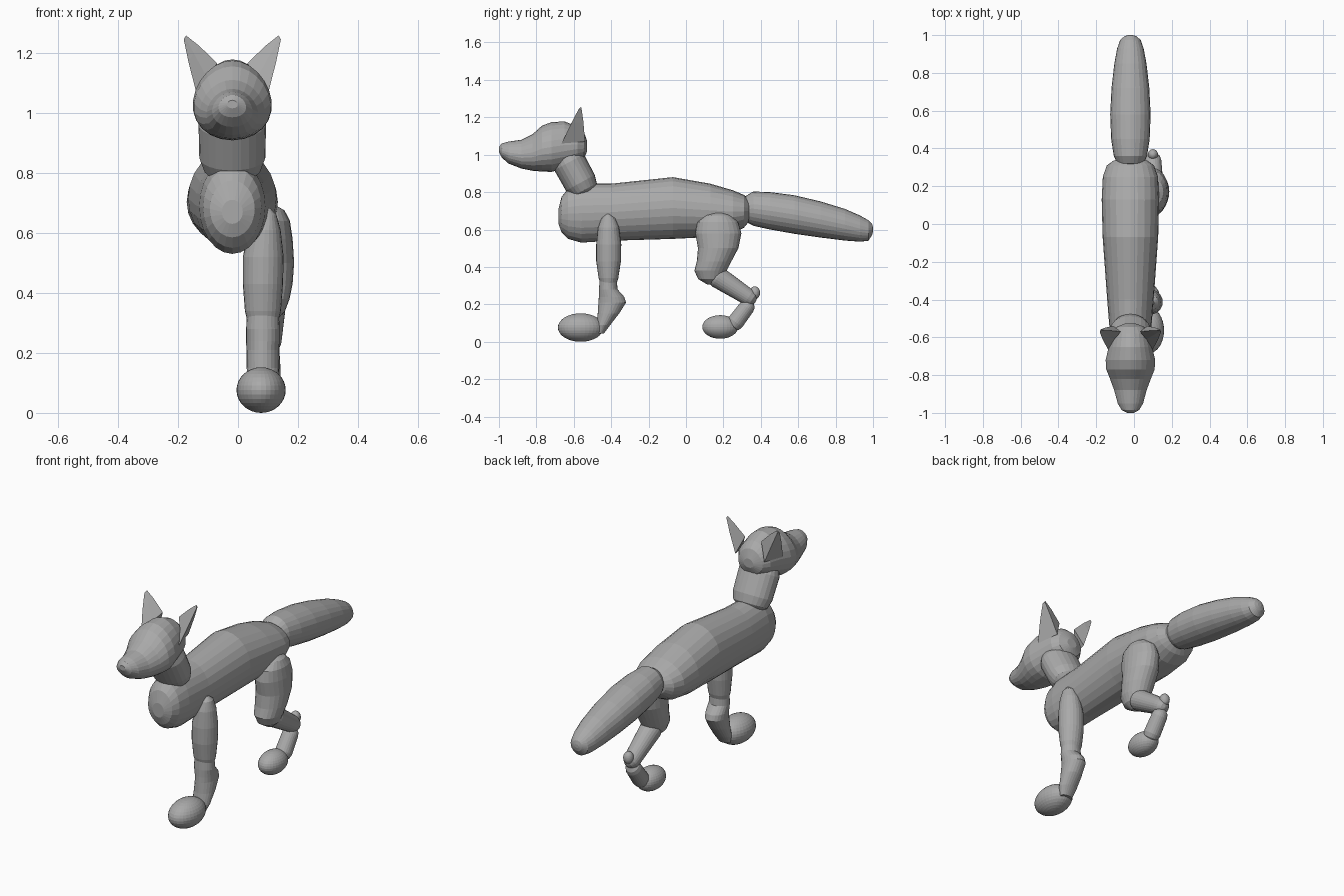
import bpy, bmesh, math
from mathutils import Vector

if "Cube" in bpy.data.objects:
    bpy.data.objects.remove(bpy.data.objects["Cube"])

CX = -0.019          # centre line of the trunk
grey = bpy.data.materials.new("grey")
grey.diffuse_color = (0.4, 0.4, 0.4, 1)
grey.use_nodes = True
grey.node_tree.nodes["Principled BSDF"].inputs["Base Color"].default_value = grey.diffuse_color


def finish(name, bm):
    bmesh.ops.recalc_face_normals(bm, faces=bm.faces)
    me = bpy.data.meshes.new(name)
    bm.to_mesh(me)
    bm.free()
    me.materials.append(grey)
    ob = bpy.data.objects.new(name, me)
    bpy.context.collection.objects.link(ob)
    return ob


def skin(name, loops):
    """Bridge equal point loops and cap both ends."""
    bm = bmesh.new()
    rows = [[bm.verts.new(p) for p in lp] for lp in loops]
    n = len(rows[0])
    for a, b in zip(rows, rows[1:]):
        for i in range(n):
            bm.faces.new((a[i], a[(i + 1) % n], b[(i + 1) % n], b[i]))
    bm.faces.new(rows[0])
    bm.faces.new(rows[-1])
    return finish(name, bm)


def loft(name, rings, v, egg=0.0, n=24):
    """Rings are (centre, half width in x, half size along v)."""
    loops = []
    for c, ru, rv in rings:
        lp = []
        for i in range(n):
            t = 2 * math.pi * i / n
            s = math.sin(t)
            lp.append(Vector(c) + Vector((ru * math.cos(t) * (1 - egg * s), 0, 0)) + Vector(v) * rv * s)
        loops.append(lp)
    return skin(name, loops)


def along_y(name, rows, egg=0.0):
    """Rows are (y, top z, bottom z, half width)."""
    return loft(name, [((CX, y, (t + b) / 2), w, (t - b) / 2) for y, t, b, w in rows], (0, 0, 1), egg)


def along_z(name, rows):
    """Rows are (z, front y, back y, centre x, half width)."""
    return loft(name, [((x, (f + b) / 2, z), w, (b - f) / 2) for z, f, b, x, w in rows], (0, 1, 0))


def limb(name, x, a, b, r0, r1, width=1.0):
    """Rounded, tapered limb between two (y, z) points."""
    A, B = Vector((x, *a)), Vector((x, *b))
    d = (B - A).normalized()
    v = Vector((0, -d.z, d.y))
    rings = []
    for k in (85, 60, 30, 0):
        c, s = math.cos(math.radians(k)), math.sin(math.radians(k))
        rings.append((A - d * r0 * s, r0 * c * width, r0 * c))
    for k in (0, 30, 60, 85):
        c, s = math.cos(math.radians(k)), math.sin(math.radians(k))
        rings.append((B + d * r1 * s, r1 * c * width, r1 * c))
    return loft(name, rings, v)


def ball(name, loc, radii):
    bm = bmesh.new()
    bmesh.ops.create_uvsphere(bm, u_segments=32, v_segments=16, radius=1)
    for p in bm.verts:
        p.co = Vector(loc) + Vector([p.co[i] * radii[i] for i in range(3)])
    return finish(name, bm)


# Trunk
along_y("body", [
    (-.682, .71, .63, .035), (-.665, .775, .585, .075), (-.63, .82, .55, .097),
    (-.56, .845, .53, .11), (-.40, .845, .54, .123), (-.07, .88, .55, .147),
    (.13, .845, .56, .152), (.25, .81, .58, .146), (.31, .785, .61, .125),
    (.335, .76, .64, .09), (.343, .72, .68, .035)])

# Tail
along_y("tail", [
    (.305, .74, .69, .03), (.32, .78, .64, .07), (.36, .803, .62, .088),
    (.45, .80, .60, .102), (.58, .783, .577, .107), (.72, .75, .557, .1),
    (.85, .71, .541, .085), (.93, .675, .535, .07), (.975, .65, .54, .054),
    (.995, .63, .57, .03), (1.0, .61, .59, .012)])

# Neck
limb("neck", CX, (-.565, .85), (-.625, .96), .088, .09, 1.25)

# Head with tapering muzzle
along_y("head", [
    (-1.0, 1.042, 1.015, .018), (-.985, 1.06, .985, .046), (-.95, 1.07, .953, .067),
    (-.88, 1.08, .926, .086), (-.82, 1.11, .914, .108), (-.77, 1.155, .91, .128),
    (-.72, 1.174, .908, .131), (-.65, 1.178, .925, .115), (-.58, 1.15, .96, .1),
    (-.545, 1.12, .98, .075), (-.528, 1.07, 1.02, .03)], 0.12)

# Ears: tapered shells with a hollow front
for side, label in ((-1, "left"), (1, "right")):
    base = [Vector(p) for p in ((.05, -.57, 1.165), (.085, -.61, 1.12), (.118, -.665, 1.06), (.09, -.54, 1.07))]
    mid = sum(base, Vector()) / 4
    tip = Vector((.158, -.565, 1.25))
    loops = []
    for f, k in ((0, 1), (.6, .52), (1, .12)):
        loops.append([mid.lerp(tip, f) + (p - mid) * k for p in base])
    for lp in loops:
        for p in lp:
            p.x = CX + side * p.x
    skin(label + "_ear", loops)

# Front leg
along_z("front_upper_leg", [
    (.682, -.425, -.41, .1, .008), (.66, -.452, -.378, .098, .03), (.61, -.47, -.358, .09, .052),
    (.52, -.48, -.346, .084, .068), (.43, -.48, -.348, .083, .067), (.34, -.467, -.362, .083, .06),
    (.30, -.455, -.375, .083, .05)])
along_z("front_lower_leg", [
    (.33, -.462, -.37, .083, .053), (.28, -.465, -.366, .083, .056), (.24, -.466, -.33, .083, .056),
    (.21, -.468, -.32, .083, .055), (.15, -.472, -.358, .083, .054), (.09, -.48, -.405, .082, .05),
    (.045, -.48, -.438, .08, .035)])
ball("front_paw", (.077, -.563, .076), (.082, .122, .076))

# Hind leg
along_z("hind_thigh", [
    (.692, .15, .20, .105, .02), (.675, .10, .24, .105, .05), (.64, .06, .278, .103, .07),
    (.58, .05, .296, .102, .08), (.5, .064, .28, .102, .085), (.43, .058, .243, .102, .08),
    (.38, .045, .218, .1, .072), (.335, .065, .197, .1, .055), (.305, .115, .15, .1, .02)])
limb("hind_shin", .1, (.17, .345), (.335, .238), .058, .045)
ball("hind_heel", (.1, .368, .262), (.027, .028, .034))
limb("hind_ankle", .098, (.325, .185), (.265, .105), .042, .045)
ball("hind_paw", (.09, .183, .079), (.066, .096, .063))
